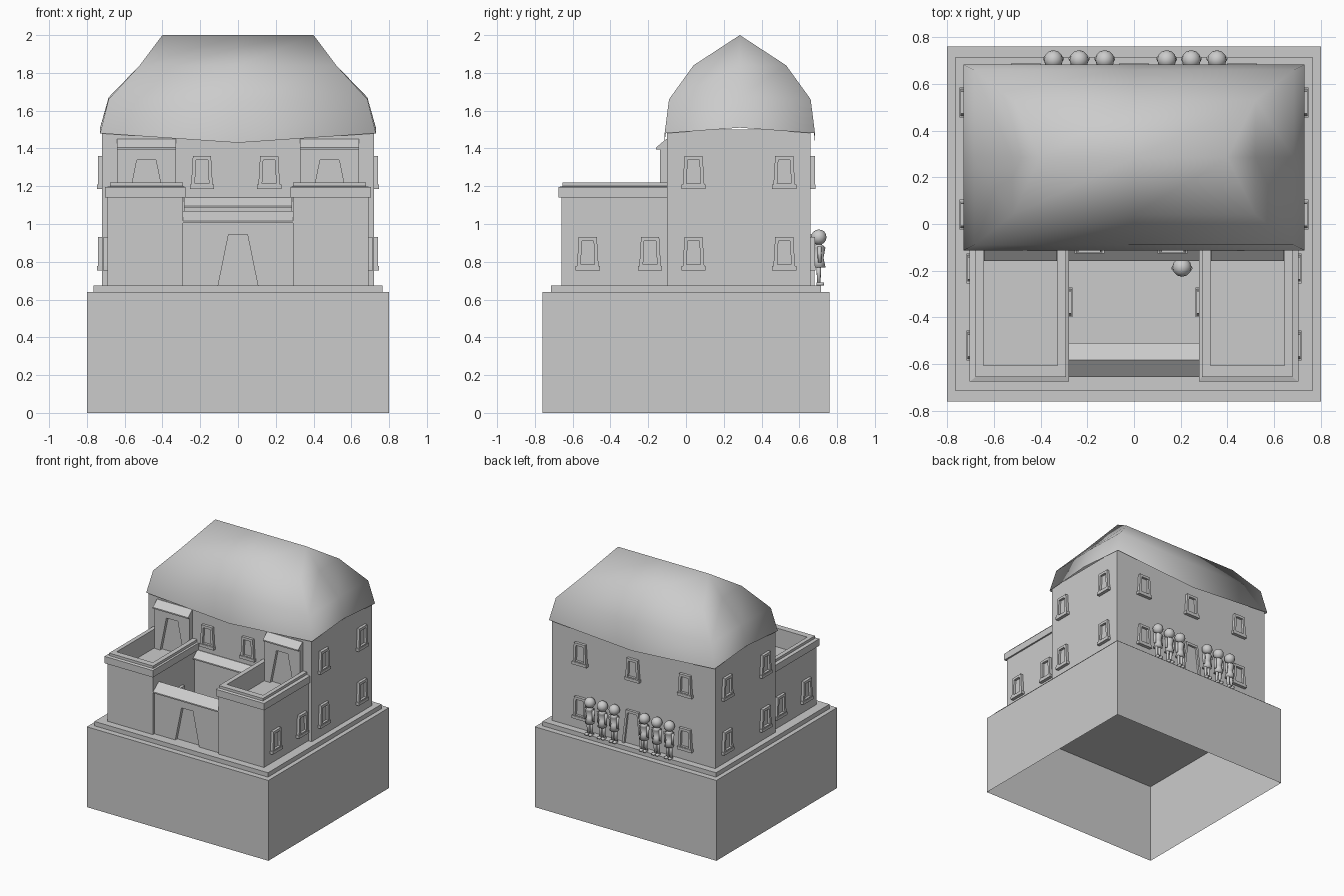
import bpy, bmesh, math
from mathutils import Matrix, Vector

if "Cube" in bpy.data.objects:
    bpy.data.objects.remove(bpy.data.objects["Cube"])


def finish(bm, name, smooth=False, recalc=True):
    bmesh.ops.remove_doubles(bm, verts=bm.verts, dist=1e-5)
    if recalc:
        bmesh.ops.recalc_face_normals(bm, faces=bm.faces)
    for f in bm.faces:
        f.smooth = smooth
    me = bpy.data.meshes.new(name)
    bm.to_mesh(me)
    bm.free()
    ob = bpy.data.objects.new(name, me)
    bpy.context.collection.objects.link(ob)
    return ob


def loft(name, rings, bottom=True, top=True, smooth=False):
    """Skin a stack of point rings."""
    bm = bmesh.new()
    vs = [[bm.verts.new(p) for p in r] for r in rings]
    n = len(rings[0])
    for a, b in zip(vs, vs[1:]):
        for i in range(n):
            j = (i + 1) % n
            bm.faces.new((a[i], a[j], b[j], b[i]))
    if bottom:
        bm.faces.new(vs[0][::-1])
    if top:
        bm.faces.new(vs[-1])
    return finish(bm, name, smooth)


def rect(x0, x1, y0, y1, z):
    return [(x0, y0, z), (x1, y0, z), (x1, y1, z), (x0, y1, z)]


def box(name, x0, x1, y0, y1, z0, z1, **kw):
    return loft(name, [rect(x0, x1, y0, y1, z0), rect(x0, x1, y0, y1, z1)], **kw)


def extrude_x(name, profile, x0, x1):
    return loft(name, [[(x, y, z) for y, z in profile] for x in (x0, x1)])


def trapezoid(name, pos, turn, base, top, h, y0, y1):
    """Tapered panel facing -y before it is turned about z."""
    pts = [(-base, 0), (base, 0), (top, h), (-top, h)]
    ob = loft(name, [[(x, y, z) for x, z in pts] for y in (y0, y1)])
    ob.data.transform(Matrix.Translation(pos) @ Matrix.Rotation(math.radians(turn), 4, 'Z'))
    return ob


def window(pos, turn):
    """Tapered frame with a sunken pane and a sill."""
    pts = [(-0.058, 0), (0.058, 0), (0.048, 0.17), (-0.048, 0.17)]
    inner = [(-0.037, 0.025), (0.037, 0.025), (0.031, 0.15), (-0.031, 0.15)]
    rings = [[(x, y, z) for x, z in p] for p, y in
             ((pts, 0.01), (pts, -0.022), (inner, -0.022), (inner, -0.003))]
    m = Matrix.Translation(pos) @ Matrix.Rotation(math.radians(turn), 4, 'Z')
    ob = loft("window_frame", rings)
    ob.data.transform(m)
    sill = box("window_sill", -0.064, 0.064, -0.026, 0.01, -0.005, 0.018)
    sill.data.transform(m)


def door_recess(target, x, y, z):
    cutter = trapezoid("door_cutter", (x, y, z), 0, 0.105, 0.05, 0.27, -0.05, 0.025)
    cutter.hide_render = True
    cutter.hide_viewport = True
    mod = target.modifiers.new("door", 'BOOLEAN')
    mod.operation = 'DIFFERENCE'
    mod.solver = 'EXACT'
    mod.object = cutter


def figure(x, y, z, turn):
    """Small standing guard: lathed body, round head, legs and feet."""
    bm = bmesh.new()
    n = 10

    def cone(p, r1, r2, h):
        bmesh.ops.create_cone(bm, cap_ends=True, segments=n, radius1=r1, radius2=r2, depth=h,
                              matrix=Matrix.Translation(Vector(p) + Vector((0, 0, h / 2))))

    for s in (-1, 1):
        cone((s * 0.015, 0, 0), 0.009, 0.013, 0.12)
        bmesh.ops.create_cube(bm, size=1, matrix=Matrix.Translation((s * 0.016, -0.008, 0.007))
                              @ Matrix.Diagonal((0.02, 0.04, 0.014, 1)))
        cone((s * 0.034, -0.004, 0.12), 0.009, 0.011, 0.085)
    cone((0, 0, 0.095), 0.036, 0.025, 0.05)
    cone((0, 0, 0.145), 0.025, 0.035, 0.055)
    cone((0, 0, 0.2), 0.035, 0.012, 0.02)
    bmesh.ops.create_uvsphere(bm, u_segments=12, v_segments=8, radius=0.041,
                              matrix=Matrix.Translation((0, 0, 0.255)))
    ob = finish(bm, "guard_figure", smooth=True)
    ob.data.transform(Matrix.Translation((x, y, z)) @ Matrix.Rotation(math.radians(turn), 4, 'Z'))


G = 0.675  # courtyard level

# Hollow base and plinth
box("base", -0.8, 0.8, -0.76, 0.76, 0, 0.64, bottom=False)
box("plinth", -0.765, 0.765, -0.715, 0.715, 0.635, G)

# Main house
box("house_walls", -0.72, 0.72, -0.1, 0.66, G - 0.01, 1.5)


# Thatched roof: rings of corners and midpoints with drooping eaves
def roof_ring(hx, hy, z, front_sag, side_rise):
    c = 0.285
    return [(-hx, c - hy, z), (0, c - hy, z - front_sag), (hx, c - hy, z),
            (hx, c, z + side_rise), (hx, c + hy, z), (0, c + hy, z - front_sag),
            (-hx, c + hy, z), (-hx, c, z + side_rise)]


loft("roof", [roof_ring(0.73, 0.398, 1.48, 0.05, 0.03),
              roof_ring(0.685, 0.375, 1.66, 0.01, 0.01),
              roof_ring(0.52, 0.245, 1.84, 0, 0),
              roof_ring(0.4, 0, 2.0, 0, 0)], bottom=False, top=False, smooth=True)


# Door bays with sloping canopies
def door_bay(x, half, z0, z1, door_z):
    bay = box("door_bay", x - half, x + half, -0.138, -0.09, z0, z1)
    door_recess(bay, x, -0.138, door_z)
    extrude_x("bay_canopy", [(-0.09, z1 + 0.05), (-0.105, z1 + 0.05), (-0.158, z1 + 0.005),
                             (-0.158, z1 - 0.005), (-0.09, z1 - 0.005)], x - half, x + half)


door_bay(0, 0.285, G - 0.005, 1.09, G)

# Side wings: stepped parapet around a sunken terrace
for s in (-1, 1):
    def wing_rect(a, b, y0, y1, z):
        return rect(s * a, s * b, y0, y1, z)
    body, band, lip, pit = ((0.29, 0.69, -0.658, -0.09), (0.278, 0.703, -0.675, -0.09),
                            (0.29, 0.678, -0.655, -0.09), (0.327, 0.645, -0.605, -0.098))
    loft("wing", [wing_rect(*r, z) for r, z in
                  ((body, G - 0.005), (body, 1.14), (band, 1.14), (band, 1.195), (lip, 1.2),
                   (lip, 1.22), (pit, 1.22), (pit, 1.07))])
    door_bay(s * 0.485, 0.156, 1.06, 1.4, 1.07)
    for y in (-0.52, -0.19):
        window((s * 0.69, y, 0.76), s * 90)
    window((s * 0.29, -0.335, 0.76), -s * 90)
    for y in (0.04, 0.52):
        for z in (0.76, 1.19):
            window((s * 0.72, y, z), s * 90)
    window((s * 0.178 - 0.013, -0.1, 1.19), 0)
    for z in (0.76, 1.19):
        window((s * 0.463, 0.66, z), 180)
window((0, 0.66, 1.19), 180)

# Front gate wall with ridged cap
gate = box("gate_wall", -0.29, 0.29, -0.64, -0.53, G - 0.005, 1.02)
door_recess(gate, 0, -0.64, G)
extrude_x("gate_cap", [(-0.655, 1.005), (-0.655, 1.015), (-0.583, 1.07),
                       (-0.51, 1.015), (-0.51, 1.005)], -0.29, 0.29)

# Back door: tapered frame and sunken leaf
outer = [(-0.09, 0), (0.09, 0), (0.055, 0.27), (-0.055, 0.27)]
inner = [(-0.07, 0), (0.07, 0), (0.041, 0.25), (-0.041, 0.25)]
back_door = loft("back_door", [[(x, y, z) for x, z in p] for p, y in
                               ((outer, 0.01), (outer, -0.02), (inner, -0.02), (inner, -0.004))])
back_door.data.transform(Matrix.Translation((0, 0.66, G)) @ Matrix.Rotation(math.pi, 4, 'Z'))

# Guards along the back and one in the courtyard
for x in (-0.345, -0.235, -0.125, 0.14, 0.245, 0.355):
    figure(x, 0.703, G, 180)
figure(0.205, -0.185, G, 0)
